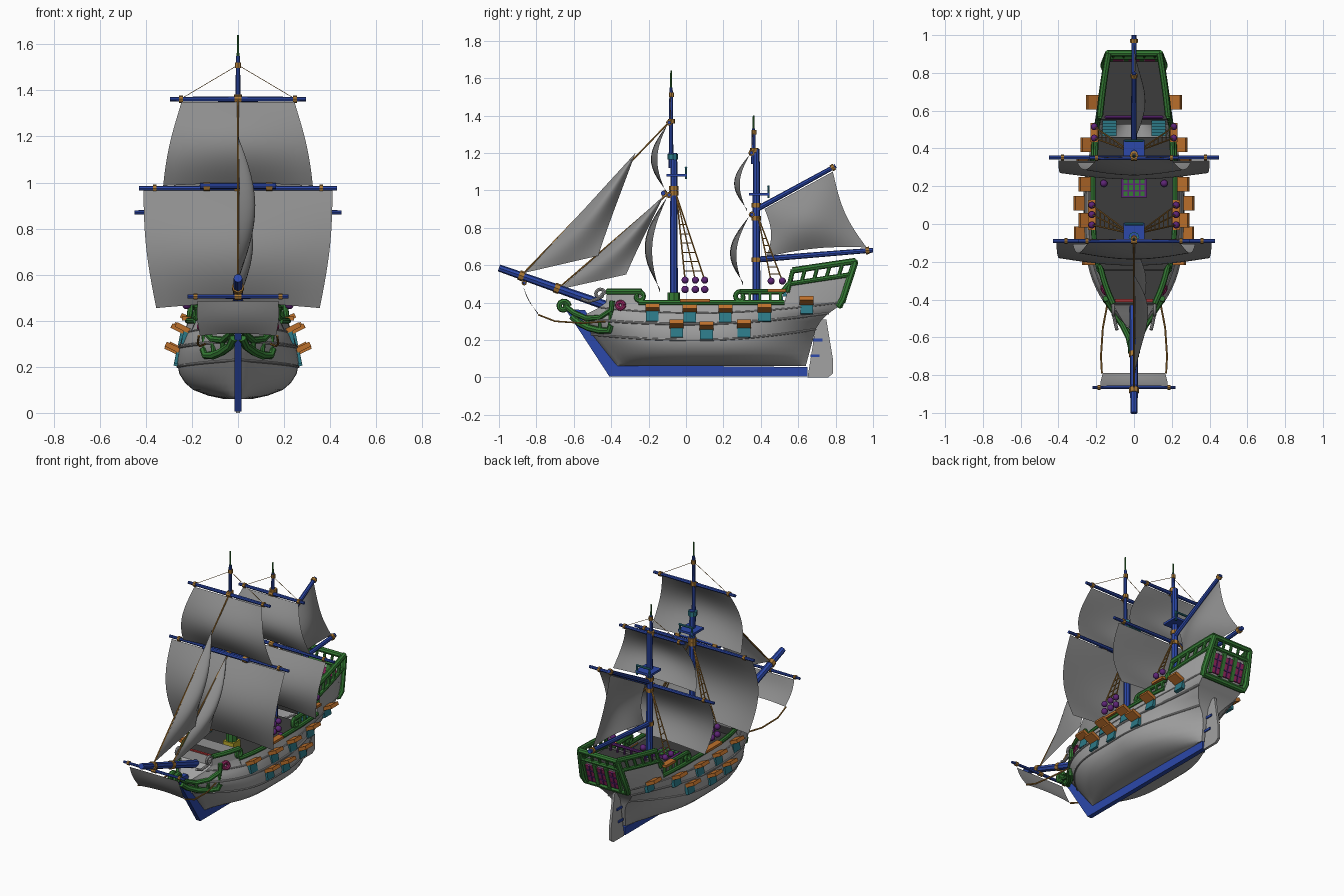
import bpy, bmesh, math
from mathutils import Vector as V

if "Cube" in bpy.data.objects:
    bpy.data.objects.remove(bpy.data.objects["Cube"])

def mat(name, *c):
    m = bpy.data.materials.new(name); m.diffuse_color = (*c, 1); return m
BLUE, GREEN, ORANGE = mat("blue", .025, .065, .4), mat("green", .035, .2, .035), mat("orange", .5, .16, .025)
TEAL, PURPLE, ROPE = mat("teal", .025, .19, .24), mat("purple", .11, .018, .18), mat("rope", .4, .19, .035)
WINE, RED, YELLOW = mat("wine", .3, .02, .12), mat("red", .45, .035, .035), mat("yellow", .5, .4, .025)
HULL, SAIL, DECK = mat("hull_grey", .36, .36, .36), mat("sail_grey", .27, .27, .27), mat("deck_grey", .045, .045, .045)

def mesh(name, verts, faces, m=None):
    me = bpy.data.meshes.new(name); me.from_pydata([tuple(v) for v in verts], [], faces)
    bm = bmesh.new(); bm.from_mesh(me)
    bmesh.ops.remove_doubles(bm, verts=bm.verts, dist=1e-5)
    bmesh.ops.recalc_face_normals(bm, faces=bm.faces)
    bm.to_mesh(me); bm.free()
    o = bpy.data.objects.new(name, me); bpy.context.collection.objects.link(o)
    if m: me.materials.append(m)
    return o

def box(name, c, s, m=None, rot=(0, 0, 0)):
    v = [(x * s[0] / 2, y * s[1] / 2, z * s[2] / 2) for x in (-1, 1) for y in (-1, 1) for z in (-1, 1)]
    o = mesh(name, v, [(0, 1, 3, 2), (4, 6, 7, 5), (0, 4, 5, 1), (2, 3, 7, 6), (0, 2, 6, 4), (1, 5, 7, 3)], m)
    o.location, o.rotation_euler = c, rot
    return o

def tube(name, pts, r, m=None, r2=None, res=2):
    cu = bpy.data.curves.new(name, 'CURVE'); cu.dimensions = '3D'
    cu.bevel_depth, cu.bevel_resolution, cu.use_fill_caps = r, res, True
    sp = cu.splines.new('POLY'); sp.points.add(len(pts) - 1)
    for i, p in enumerate(pts):
        sp.points[i].co = (*p, 1)
        sp.points[i].radius = 1 + ((r2 / r if r2 else 1) - 1) * i / (len(pts) - 1)
    o = bpy.data.objects.new(name, cu); bpy.context.collection.objects.link(o)
    if m: cu.materials.append(m)
    return o

def plate(name, yz, t, m=None):
    n = len(yz)
    v = [(s * t / 2, y, z) for s in (-1, 1) for y, z in yz]
    f = [tuple(range(n)), tuple(range(n, 2 * n))] + [(i, (i + 1) % n, n + (i + 1) % n, n + i) for i in range(n)]
    return mesh(name, v, f, m)

def ball(name, c, r, m):
    bm = bmesh.new(); bmesh.ops.create_uvsphere(bm, u_segments=10, v_segments=7, radius=r)
    me = bpy.data.meshes.new(name); bm.to_mesh(me); bm.free(); me.materials.append(m)
    o = bpy.data.objects.new(name, me); o.location = c; bpy.context.collection.objects.link(o)

def lerp(x, pts):
    if x <= pts[0][0]: return pts[0][1]
    for (a, p), (b, q) in zip(pts, pts[1:]):
        if x <= b: return p + (q - p) * (x - a) / (b - a)
    return pts[-1][1]

# hull surface: side point from length parameter u and height z
BOW_Y = [(.06, -.37), (.30, -.56), (.34, -.53), (.39, -.43), (.47, -.42)]
STERN_Y = [(.06, .64), (.28, .70), (.34, .76), (.39, .83), (.62, .905)]
BOW_W = [(.30, .012), (.34, .05), (.39, .11), (.47, .11)]
STERN_W = [(.06, .012), (.2, .03), (.28, .09), (.34, .14), (.42, .16), (.62, .135)]
MID_W = [(.06, .06), (.075, .13), (.1, .195), (.13, .23), (.17, .255), (.22, .265), (.3, .252), (.42, .21), (.62, .185)]

def P(u, z, s=1, out=0):
    y = lerp(z, BOW_Y) + u * (lerp(z, STERN_Y) - lerp(z, BOW_Y))
    m = lerp(z, MID_W)
    if u < .45: e, f = lerp(z, BOW_W), 1 - (1 - u / .45) ** 3
    else: e, f = lerp(z, STERN_W), 1 - max(0, (u - .55) / .45) ** 2
    return V((s * (e + (m - e) * f + out), y, z))
def U(y, z): return (y - lerp(z, BOW_Y)) / (lerp(z, STERN_Y) - lerp(z, BOW_Y))
def at(y, z, s=1, out=0): return P(U(y, z), z, s, out)
def loop(u0, u1, zf, n):
    us = [u0 + (u1 - u0) * i / n for i in range(n + 1)]
    return [P(u, zf(u)) for u in us] + [P(u, zf(u), -1) for u in reversed(us)]
def shell(name, u0, u1, rows, n, cap=False):
    v = [p for r in rows for p in loop(u0, u1, r, n)]
    k = 2 * n + 2
    f = [(j * k + i, j * k + (i + 1) % k, j * k + k + (i + 1) % k, j * k + k + i) for j in range(len(rows) - 1) for i in range(k)]
    return mesh(name, v, f + ([tuple(range(k))] if cap else []), HULL)
def deck(name, u0, u1, z, n=20):
    return mesh(name, loop(u0, u1, lambda u: z, n), [tuple(range(2 * n + 2))], DECK)

K = lambda z: (lambda u: z)
shell("hull", 0, 1, [K(z) for z in (.06, .075, .1, .13, .17, .22, .26, .30, .34, .37, .40)], 44, True)
A0 = U(.54, .45)
aft_top = lambda u: .50 + .05 * (u - A0) / (1 - A0)
shell("fore_bulwark", 0, .145, [K(.40), K(.455)], 8)
shell("quarter_bulwark", A0, 1, [K(.40), lambda u: (.4 + aft_top(u)) / 2, aft_top], 10)
deck("main_deck", .08, A0, .35); deck("fore_deck", .0, .145, .405); deck("quarter_deck", A0, 1, .485)
plate("keel_and_stem", [(-.41, .005), (.65, .005), (.65, .055), (-.36, .065), (-.54, .36), (-.645, .365)], .03, BLUE)
plate("rudder", [(.65, 0), (.76, 0), (.785, .02), (.785, .1), (.75, .31), (.70, .31)], .016, HULL)
for y, z in ((.69, .115), (.705, .2)): box("rudder_hinge", (0, y, z), (.03, .05, .014), BLUE)
box("beakhead_bulkhead", (0, -.405, .43), (.2, .015, .05), RED)

for s in (-1, 1):
    # wales and planking seams following the sheer
    for base, r in ((.20, .006), (.285, .007), (.345, .004)):
        tube("wale", [P(u, base + .12 * (u - .45) ** 2 * (1.6 if u > .45 else 1.2), s) for u in [i / 30 for i in range(31)]], r, HULL)
    # cap rails with scrolls at the steps
    tube("fore_cap_rail", [P(i / 8 * .145, .458, s) for i in range(9)], .016, GREEN)
    tube("waist_cap_rail", [P(.14 + i / 20 * (A0 - .14), .40, s) for i in range(21)], .014, GREEN)
    def scroll(name, yc, zc, r, a0, a1, m, x=None, t=.013):
        pts = []
        for i in range(15):
            a = a0 + (a1 - a0) * i / 14; rr = r * (1 - .6 * i / 14)
            y, z = yc + rr * math.cos(a), zc + rr * math.sin(a)
            pts.append((s * x, y, z) if x else at(y, z, s))
        tube(name, pts, t, m)
    scroll("fore_scroll", -.25, .43, .028, math.pi / 2, -4.5, GREEN)
    scroll("waist_scroll", .29, .43, .03, math.pi / 2, 7.5, GREEN)
    tube("waist_upper_rail", [at(.29 + i * .025, .458, s) for i in range(10)] + [at(.55, .50, s)], .014, GREEN)
    for i in range(4): box("waist_baluster", at(.34 + i * .055, .43, s), (.014, .014, .06), GREEN)
    us = [A0 + (1 - A0) * i / 10 for i in range(11)]
    tube("quarter_lower_rail", [P(u, aft_top(u), s) for u in us], .013, GREEN)
    tube("quarter_top_rail", [P(u, aft_top(u) + .072, s) for u in us], .017, GREEN)
    for u in us[::2]: tube("quarter_post", [P(u, aft_top(u), s), P(u, aft_top(u) + .072, s)], .011, GREEN)
    tube("quarter_step", [P(A0, .455, s), P(A0, .575, s)], .013, GREEN)
    tube("transom_side", [P(1, z, s) for z in (.38, .42, .5, .56, .615)], .019, GREEN)
    # gun ports with raised lids
    for y, z in ((-.18, .33), (.02, .325), (.21, .325), (.42, .33), (.645, .37), (-.05, .245), (.11, .235), (.31, .245)):
        box("gun_port", at(y, z, s), (.022, .068, .065), TEAL, (0, -s * .2, 0))
        box("port_lid", at(y, z + .04, s, .03), (.065, .075, .022), ORANGE, (0, -s * .45, 0))
    # hawse ring
    tube("hawse_ring", [at(-.35 + .018 * math.cos(a), .385 + .018 * math.sin(a), s, .004) for a in [i * math.pi / 6 for i in range(13)]], .012, WINE)
    # head rails, timbers and curls at the bow
    hi = [V((s * x, y, z)) for x, y, z in ((.018, -.65, .385), (.03, -.6, .345), (.065, -.53, .315), (.11, -.46, .32), (.15, -.40, .36), (.15, -.395, .41))]
    lo = [V((s * x, y, z)) for x, y, z in ((.018, -.61, .325), (.035, -.57, .29), (.07, -.52, .265), (.105, -.46, .25), (.14, -.41, .25), (.15, -.40, .28))]
    tube("head_rail_upper", hi, .015, GREEN); tube("head_rail_lower", lo, .018, GREEN)
    for a, b in list(zip(hi, lo))[1:5]: tube("head_timber", [a, b], .011, GREEN)
    scroll("prow_scroll", -.655, .38, .03, 0, 8, GREEN, .018, .015)
    tube("bow_curl_arm", [(s * .09, -.56, .42), (s * .1, -.52, .405), (s * .11, -.47, .42), (s * .11, -.43, .46)], .009, HULL)
    scroll("bow_curl", -.46, .445, .03, 0, 7, HULL, .11, .009)
    # stairs to the quarterdeck
    for i in range(5): box("stair_step", (s * .13, .475 + i * .017, .37 + i * .025), (.075, .02, .025), TEAL)
    # shrouds, ratlines, deadeyes and channels
    for my, mz, ys, zc, up, w in ((-.05, .97, (-.005, .05, .1), .41, .11, .16), (.385, .86, (.455, .515), .465, .05, .1)):
        x0 = abs(at(ys[1], min(zc, .42)).x) + .01
        box("channel", (s * x0, sum(ys) / len(ys), zc), (.04, w, .016), ORANGE)
        feet = [V((s * x0, y, zc + up)) for y in ys]; top = V((s * .02, my, mz))
        for f in feet:
            tube("shroud", [f, top], .004, ROPE, res=1)
            ball("deadeye_upper", f, .019, PURPLE)
            if up > .06: ball("deadeye_lower", f - V((0, 0, .05)), .02, PURPLE)
        for i in range(1, 7):
            tube("ratline", [f.lerp(top, i * .11) for f in feet], .003, ROPE, res=1)

# transom frame and windows
tilt = (-.3, 0, 0)
for z, t in ((.385, .018), (.555, .014), (.615, .017)):
    tube("transom_bar", [P(1, z, -1), P(1, z)], t, GREEN)
for i in range(5):
    x = (i - 2) * .055
    tube("taffrail_post", [(x, lerp(z, STERN_Y), z) for z in (.555, .615)], .009, GREEN)
for x in (-.083, 0, .083):
    y = lerp(.465, STERN_Y) + .006
    box("stern_window", (x, y, .465), (.056, .012, .12), WINE, tilt)
    box("window_mullion", (x, y + .006, .465), (.008, .01, .12), PURPLE, tilt)
    for dz in (-.022, .022): box("window_bar", (x, y + .006 + dz * .3, .465 + dz), (.05, .01, .007), PURPLE, tilt)
    for e in (-.037, .037): box("window_post", (x + e, y + .004, .47), (.016, .018, .15), GREEN, tilt)

# deck fittings
for name, y, z in (("quarter_bulkhead", .54, .485), ("fore_bulkhead", -.25, .405)):
    mesh(name, [at(y, .35), at(y, .35, -1), at(y, z, -1), at(y, z)], [(0, 1, 2, 3)], DECK)
tube("quarter_deck_rail", [(-.15, .565, .53), (.15, .565, .53)], .01, PURPLE)
for i in range(7): tube("quarter_deck_post", [(-.15 + i * .05, .565, .48), (-.15 + i * .05, .565, .53)], .007, PURPLE)
box("hatch", (0, .195, .355), (.14, .11, .025), PURPLE)
for i in range(4):
    for j in range(3): box("hatch_grating", (-.045 + i * .03, .16 + j * .034, .365), (.021, .026, .012), GREEN)
for s in (-1, 1): ball("deck_bollard", (s * .16, .215, .365), .02, PURPLE)
box("mast_step", (0, -.065, .375), (.075, .075, .05), YELLOW)
tube("mast_bitts", [(0, -.065, .39), (0, -.065, .455)], .034, GREEN)

# masts, tops and collars
def collar(p, d, r): tube("collar", [V(p) - V(d), V(p) + V(d)], r, ROPE)
def mast(y, z0, z1, z2, z3, top, rings):
    tube("lower_mast", [(0, y, z0), (0, y, z1)], .022, BLUE, .018)
    tube("topmast", [(0, y - .015, z1 - .08), (0, y - .015, z2)], .013, BLUE, .009)
    tube("mast_tip", [(0, y - .015, z2 - .02), (0, y - .015, z3)], .006, GREEN, .004)
    for z, r in rings: collar((0, y - (.012 if z > z1 - .08 else 0), z), (0, 0, .012), r)
    box("mast_top_platform", (0, y + .015, top), (.11, .11, .014), BLUE)
    for x in (-.045, .045):
        tube("top_post", [(x, y + .065, top - .02), (x, y + .065, top + .045)], .006, TEAL)
    tube("top_rail", [(-.05, y + .065, top + .04), (.05, y + .065, top + .04)], .007, TEAL)
mast(-.065, .35, 1.2, 1.55, 1.64, 1.08, ((.985, .025), (1.01, .025), (1.37, .018), (1.51, .014)))
mast(.376, .35, 1.22, 1.33, 1.40, .98, ((.63, .027), (.85, .025), (.92, .025), (1.215, .023), (1.31, .013)))
tube("topmast_cap", [(0, -.07, 1.165), (0, -.07, 1.195)], .028, TEAL)
tube("bowsprit", [(0, -.36, .36), (0, -1, .585)], .026, BLUE, .019)
for y, z in ((-.88, .543), (-.69, .476)): collar((0, y, z), (0, -.013, .005), .027)

# yards and billowing sails
def sail(name, tl, tr, br, bl, belly, edge=0, pinch=0, arch=0, n=14):
    tl, tr, br, bl = map(V, (tl, tr, br, bl)); v = []
    for j in range(n + 1):
        b = j / n; sb = math.sin(math.pi * b)
        L, R = tl.lerp(bl, b), tr.lerp(br, b)
        for i in range(n + 1):
            a = i / n; sa = math.sin(math.pi * a)
            p = L.lerp(R, a).lerp((L + R) / 2, pinch * sb)
            v.append(p + V(belly) * sb * (edge + (1 - edge) * sa) + V((0, 0, arch * sa * b ** 3)))
    k = n + 1
    return mesh(name, v, [(j * k + i, j * k + i + 1, j * k + k + i + 1, j * k + k + i) for j in range(n) for i in range(n)], SAIL)
def yard(name, y, z, w, r=.012):
    for s in (-1, 1):
        tube(name, [(0, y, z), (s * w, y, z)], r, BLUE, r * .8)
        collar((s * w * .84, y, z), (.008, 0, 0), r * 1.35)
    collar((0, y, z), (.015, 0, 0), r * 1.4)
def square_sail(name, y, zt, zb, wt, wb, yb, belly, arch=.02):
    sail(name, (-wt, y, zt), (wt, y, zt), (wb, yb, zb), (-wb, yb, zb), (0, belly, 0), .6, -.04, arch)
yard("fore_lower_yard", -.09, .975, .43); yard("fore_upper_yard", -.09, 1.362, .295)
yard("aft_lower_yard", .352, .87, .45); yard("aft_upper_yard", .35, 1.2, .235)
yard("spritsail_yard", -.865, .505, .22, .01)
# doubled middle of the fore lower yard
tube("yard_sling", [(x, -.122, .985) for x in (-.165, 0, .165)], .013, BLUE)
for x in (-.135, .135): collar((x, -.115, .982), (.014, 0, 0), .019)
square_sail("fore_course", -.1, .965, .455, .41, .355, -.14, -.1)
square_sail("fore_topsail", -.1, 1.35, .985, .245, .325, -.105, -.085, .012)
square_sail("aft_course", .337, .86, .49, .40, .35, .305, -.085)
square_sail("aft_topsail", .34, 1.19, .89, .2, .3, .325, -.075, .012)
square_sail("spritsail", -.87, .485, .335, .175, .165, -.79, -.012, .01)
sail("outer_jib", (0, -.27, 1.2), (0, -.27, 1.2), (.02, -.47, .65), (0, -.86, .56), (.07, 0, 0), .1, .03)
sail("inner_jib", (0, -.12, .97), (0, -.12, .97), (.02, -.32, .55), (0, -.68, .47), (.06, 0, 0), .1, .03)
sail("spanker", (0, .42, .9), (0, .785, 1.1), (0, .965, .695), (0, .43, .645), (.06, 0, 0), .1, .13, .02)
tube("gaff", [(0, .38, .90), (0, .8, 1.13)], .015, BLUE, .012)
tube("boom", [(0, .38, .63), (0, 1, .68)], .016, BLUE, .013)
collar((0, .785, 1.122), (0, .008, .005), .018); collar((0, .97, .678), (0, .01, .001), .02)

# standing rigging
tube("outer_stay", [(0, -.88, .545), (0, -.085, 1.37)], .005, ROPE, res=1)
tube("inner_stay", [(0, -.69, .47), (0, -.075, 1.0)], .005, ROPE, res=1)
for s in (-1, 1):
    tube("sprit_brace", [(s * .17, -.79, .335), (s * .175, -.7, .30), (s * .165, -.55, .29), (s * .14, -.42, .3)], .005, ROPE, res=1)
    tube("fore_lift", [(s * .25, -.085, 1.362), (0, -.08, 1.51)], .0015, ROPE, res=1)
    tube("aft_lift", [(s * .2, .35, 1.2), (0, .357, 1.31)], .0015, ROPE, res=1)

# curves to meshes, smooth by angle
bpy.ops.object.select_all(action='SELECT')
bpy.context.view_layer.objects.active = bpy.context.scene.objects["bowsprit"]
bpy.ops.object.convert(target='MESH')
bpy.ops.object.select_all(action='SELECT')
bpy.ops.object.shade_smooth_by_angle(angle=math.radians(40))

for m in bpy.data.materials:
    if m.users and not m.is_grease_pencil:
        m.use_nodes = True
        m.node_tree.nodes["Principled BSDF"].inputs["Base Color"].default_value = m.diffuse_color
